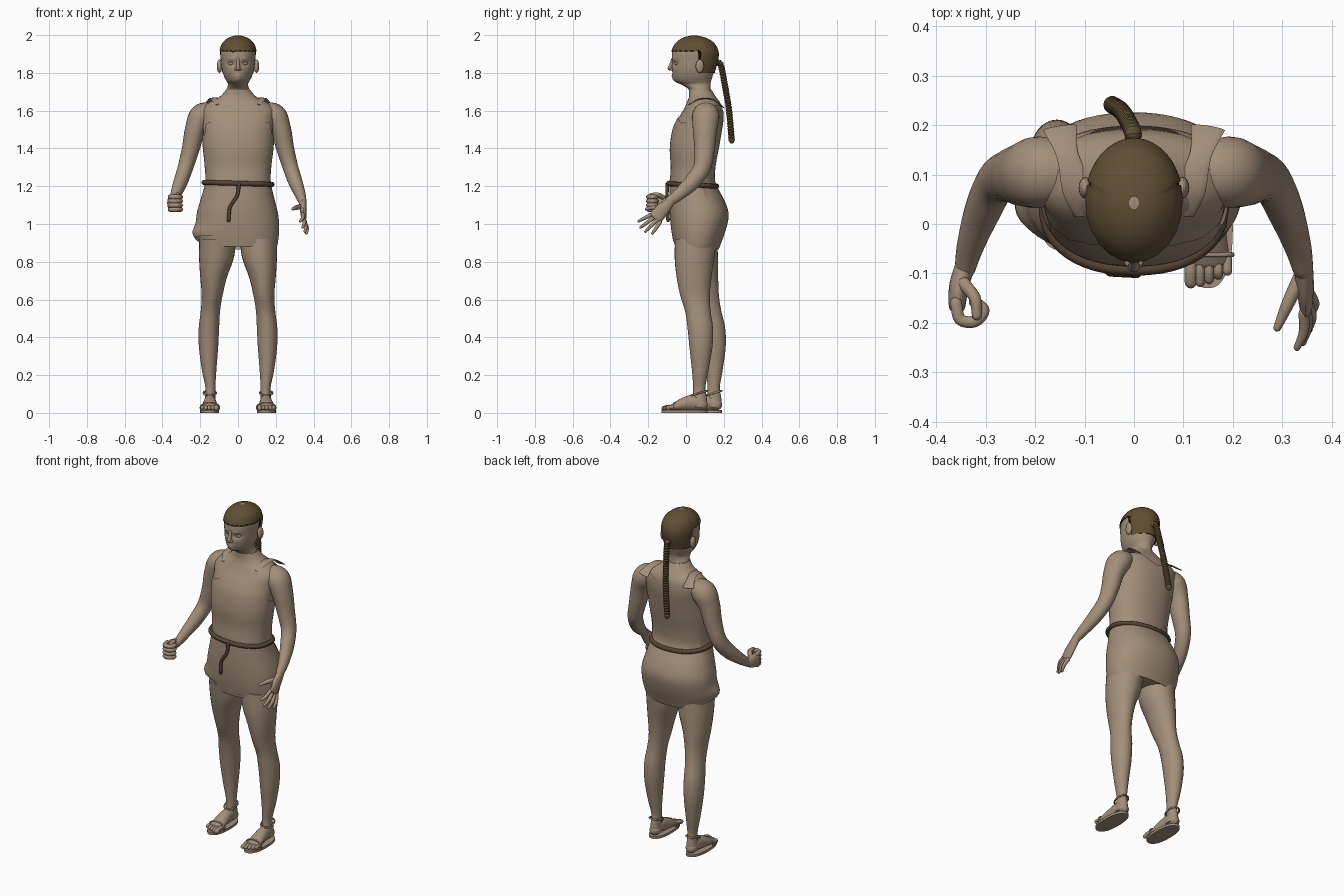
import bpy, bmesh, math, random
from math import sin, cos, pi, exp
from mathutils import Vector

random.seed(4)
cube = bpy.data.objects.get("Cube")
if cube:
    bpy.data.objects.remove(cube, do_unlink=True)
made = []


def material(name, *rgb):
    m = bpy.data.materials.new(name)
    m.use_nodes = True
    m.diffuse_color = (*rgb, 1)
    m.node_tree.nodes["Principled BSDF"].inputs["Base Color"].default_value = (*rgb, 1)
    return m


TAN = material("warm tan", .37, .275, .195)
HAIR = material("dark hair brown", .115, .076, .033)
ROPE = material("rope brown", .095, .058, .034)


def sample(rows, key):
    """Smooth interpolation of rows whose first entry is the key."""
    i = 0
    while i < len(rows) - 2 and rows[i + 1][0] < key:
        i += 1
    before, a, b, after = (rows[max(0, min(len(rows) - 1, i + k))] for k in (-1, 0, 1, 2))
    span = b[0] - a[0]
    t = max(0, min(1, (key - a[0]) / span))
    out = []
    for p, q, r, s in zip(before[1:], a[1:], b[1:], after[1:]):
        m0 = (r - p) / (b[0] - before[0]) * span
        m1 = (s - q) / (after[0] - a[0]) * span
        h = t * t * (3 - 2 * t)
        out.append(q + (r - q) * h + m0 * t * (1 - t) ** 2 - m1 * t * t * (1 - t))
    return out


def skin_rings(name, rings, mat, caps=True, closed=False):
    """Mesh made of equal rings of points joined by quads."""
    bm = bmesh.new()
    vs = [[bm.verts.new(p) for p in ring] for ring in rings]
    n = len(vs[0])
    pairs = list(zip(vs, vs[1:])) + ([(vs[-1], vs[0])] if closed else [])
    for lower, upper in pairs:
        for j in range(n):
            k = (j + 1) % n
            bm.faces.new((lower[j], lower[k], upper[k], upper[j]))
    if caps and not closed:
        bm.faces.new(vs[0][::-1])
        bm.faces.new(vs[-1])
    bmesh.ops.recalc_face_normals(bm, faces=bm.faces)
    mesh = bpy.data.meshes.new(name)
    bm.to_mesh(mesh)
    bm.free()
    mesh.materials.append(mat)
    ob = bpy.data.objects.new(name, mesh)
    bpy.context.collection.objects.link(ob)
    made.append(ob)
    return ob


def outline(rows, z, a, grow=0, power=1.0):
    x0, x1, y0, y1 = sample(rows, z)
    c, s = (math.copysign(abs(f) ** power, f) for f in (cos(a), sin(a)))
    return Vector(((x0 + x1) / 2 + ((x1 - x0) / 2 + grow) * c,
                   (y0 + y1) / 2 + ((y1 - y0) / 2 + grow) * s, z))


def shell(name, rows, mat, low, high, grow=0, power=1.0, n=40, steps=40, caps=True):
    """Upright form; low and high give the edge height at each angle."""
    angles = [2 * pi * j / n for j in range(n)]
    edges = [(a, low(a), high(a)) for a in angles]
    rings = [[outline(rows, lo + (hi - lo) * i / steps, a, grow, power) for a, lo, hi in edges]
             for i in range(steps + 1)]
    return skin_rings(name, rings, mat, caps)


def tube(name, points, mat, ref=(1, 0, 0), n=14, sub=5, closed=False):
    """Rounded tube through (x, y, z, width radius, depth radius) points."""
    points = [p if len(p) == 5 else (*p, p[3]) for p in points]
    rows = [(i, *p) for i, p in enumerate(points)]
    count = (len(points) - 1) * sub
    path = [sample(rows, i / sub) for i in range(count + 1)]
    pos = [Vector(p[:3]) for p in path]
    stations = []
    for i, p in enumerate(path):
        t = (pos[min(i + 1, count)] - pos[max(i - 1, 0)]).normalized()
        if closed:
            t = (pos[(i + 1) % (count + 1)] - pos[i - 1]).normalized()
        ends = [(0, 1)]
        if not closed and i in (0, count):
            ends = [(.5, .87), (.85, .5), (1, .08)]
            ends = [(-d, s) for d, s in ends[::-1]] + [(0, 1)] if i == 0 else [(0, 1)] + ends
        for d, s in ends:
            stations.append((pos[i] + t * d * min(p[3:]), t, p[3] * s, p[4] * s))
    rings = []
    for c, t, rw, rh in stations:
        u = Vector(ref)
        u = (u - t * u.dot(t)).normalized()
        v = t.cross(u)
        rings.append([c + u * rw * cos(2 * pi * j / n) + v * rh * sin(2 * pi * j / n) for j in range(n)])
    return skin_rings(name, rings, mat, closed=closed)


def ball(name, centre, radii, mat):
    rings = [[Vector(centre) + Vector((radii[0] * sin(b) * cos(a), radii[1] * sin(b) * sin(a), radii[2] * cos(b)))
              for a in (2 * pi * j / 16 for j in range(16))] for b in (.05 + (pi - .1) * i / 10 for i in range(11))]
    return skin_rings(name, rings, mat)


def flat(z):
    return lambda a: z


# Torso: height, then x and y extents
torso = [(.86, -.19, .195, -.05, .165), (.90, -.20, .205, -.06, .18), (.97, -.212, .212, -.072, .205),
         (1.05, -.213, .207, -.08, .22), (1.12, -.195, .19, -.082, .2), (1.22, -.168, .168, -.08, .15),
         (1.3, -.17, .17, -.075, .15), (1.4, -.18, .182, -.08, .168), (1.5, -.185, .187, -.066, .185),
         (1.56, -.19, .19, -.04, .193), (1.61, -.195, .195, -.01, .19), (1.645, -.15, .15, .005, .18),
         (1.67, -.1, .1, .015, .16), (1.71, -.064, .064, .015, .135)]
shell("torso", torso, TAN, flat(.88), flat(1.71), power=.9)


# Ragged tunic
def tunic_top(a):
    s, c = sin(a), abs(cos(a))
    if s < -.4:
        return 1.57 - .012 * round(c * 4) + random.choice((0, .005))
    if s < .4:
        return 1.46 + .03 * abs(s) + random.uniform(0, .015)
    return 1.585 + .045 * min(1, c * 2)


tunic = shell("tunic", torso, TAN, lambda a: .89 - .025 * sin(a) - .025 * cos(a) * (1 - sin(a)),
              tunic_top, grow=.006, power=.9, n=64, caps=False)
for v in tunic.data.vertices:
    if v.co.x < -.1:
        v.co.x -= .03 * exp(-((v.co.z - .95) / .045) ** 2 - ((v.co.y - .02) / .07) ** 2)
shell("ragged_underskirt", torso, TAN, lambda a: .885 + random.choice((0, .01, .02)), flat(1.0),
      grow=.003, power=.9, n=64, steps=4, caps=False)
for side, label in ((1, "left"), (-1, "right")):
    tube(label + "_torn_shoulder_scrap", [(side * .10, .02, 1.635, .022, .004), (side * .115, .07, 1.662, .03, .004),
         (side * .135, .14, 1.66, .022, .004), (side * .15, .195, 1.62, .035, .004)], TAN, sub=3)

# Rope belt with hanging end
belt = []
for j in range(24):
    p = outline(torso, 1.215, 2 * pi * j / 24, .012, .9)
    belt.append((p.x, p.y, 1.215 - .03 * p.x - .015 * max(0, sin(2 * pi * j / 24)), .013))
tube("rope_belt", belt, ROPE, ref=(0, 0, 1), sub=2, closed=True, n=10)
tube("belt_end", [(.005, -.1, 1.21, .01), (-.005, -.1, 1.15, .009), (-.042, -.098, 1.09, .009),
     (-.05, -.095, 1.02, .01)], ROPE, n=10)

# Head with eye sockets, brows, lips and chin pushed into the surface
head = [(1.66, -.08, .08, .015, .15), (1.71, -.062, .062, .015, .132), (1.74, -.052, .052, -.025, .13),
        (1.755, -.06, .06, -.055, .132), (1.78, -.073, .073, -.068, .14), (1.82, -.085, .085, -.074, .152),
        (1.87, -.091, .091, -.075, .165), (1.91, -.093, .093, -.073, .167), (1.95, -.082, .082, -.055, .15),
        (1.975, -.06, .06, -.03, .122), (1.99, -.036, .036, 0, .088), (1.997, -.01, .01, .03, .055)]
face = shell("head", head, TAN, flat(1.66), flat(1.997), n=72, steps=70)
bumps = [(.036, 1.849, .015, .012), (-.036, 1.849, .015, .012), (.035, 1.873, .012, -.004), (-.035, 1.873, .012, -.004),
         (0, 1.782, .011, -.007), (0, 1.768, .010, -.006), (0, 1.775, .004, .004), (0, 1.748, .014, -.006)]
for v in face.data.vertices:
    if v.co.y < 0:
        v.co.y += sum(d * exp(-((v.co.x - x) / r / 1.4) ** 2 - ((v.co.z - z) / r) ** 2) for x, z, r, d in bumps)
tube("nose", [(0, -.068, 1.875, .009), (0, -.077, 1.85, .009), (0, -.086, 1.825, .012)], TAN)
for side, label in ((1, "left"), (-1, "right")):
    ball(label + "_eye", (side * .036, -.046, 1.849), (.016, .014, .01), TAN)
    ball(label + "_nostril", (side * .011, -.077, 1.819), (.008, .01, .007), TAN)
    ball(label + "_ear", (side * .098, .073, 1.835), (.014, .022, .036), TAN)

# Hair cap with scalloped fringe
shell("hair_cap", head, HAIR, lambda a: 1.912 + .007 * abs(sin(a * 12)) if sin(a) < .3 else 1.80,
      flat(1.997), grow=.006, n=96, steps=30)

# Ribbed braid
braid_path = [(0, 0, .165, 1.855), (.08, -.002, .183, 1.845), (.3, -.01, .203, 1.75), (.65, -.025, .228, 1.6),
              (1, -.045, .242, 1.44)]
tube("braid", [(*sample(braid_path, i / 64), .018 if i % 2 else .0145) for i in range(65)], HAIR, sub=2)

# Legs, feet and sandals; the right leg stands further back
leg = [(.03, .115, .18, .03, .112), (.08, .12, .175, .035, .11), (.13, .12, .172, .038, .102),
       (.22, .115, .19, .032, .118), (.35, .105, .207, .018, .14), (.45, .1, .208, .008, .143),
       (.54, .095, .197, -.005, .13), (.62, .082, .192, -.03, .126), (.72, .058, .2, -.05, .135),
       (.82, .022, .206, -.06, .15), (.92, .01, .205, -.058, .165)]
for side, label in ((1, "left"), (-1, "right")):
    back = 0 if side > 0 else .077
    rows = []
    for z, x0, x1, y0, y1 in leg:
        shift = back * (1 - (z / .92) ** 2.5)
        xs = sorted((side * x0, side * x1))
        rows.append((z, *xs, y0 + shift, y1 + shift))
    shell(label + "_leg", rows, TAN, flat(.03), flat(.92), n=32)

    def place(*points):
        return [(side * x, y + back, z, *r) for x, y, z, *r in points]

    tube(label + "_foot", place((.148, .085, .043, .031, .03), (.148, .04, .055, .032, .042),
         (.149, -.02, .044, .038, .032), (.15, -.075, .028, .044, .016)), TAN, n=20)
    for k in range(5):
        x = .115 + .0185 * k
        tip = -.118 + .006 * max(0, k - 1) ** 1.3
        r = .0125 if k == 0 else .0095
        tube(f"{label}_toe_{k + 1}", place((x, -.07, .03, r), (x, -.095, .031, r), (x, tip, .024, r)), TAN, n=10)
    sole = [(0, .1, .2, -.13, .113), (.014, .1, .2, -.13, .113)]
    sole = [(z, *sorted((side * a, side * b)), c + back, d + back) for z, a, b, c, d in sole]
    shell(label + "_sandal_sole", sole, TAN, flat(0), flat(.014), power=.85, steps=1)
    for part, y, z, w, h, tilt in (("toe", -.062, .028, .05, .025, 0), ("ankle", .07, .105, .034, .042, 1)):
        ring = []
        for j in range(16):
            a = 2 * pi * j / 16
            flat_y, up_z = (h * sin(a), .012 * sin(a)) if tilt else (0, h * sin(a))
            ring.append((.149 + w * cos(a), y + flat_y, max(.006, z + up_z), .005))
        tube(f"{label}_{part}_strap", place(*ring), TAN, ref=(0, .6, .8), sub=2, n=8, closed=True)

# Arms
for side, label in ((1, "left"), (-1, "right")):
    arm = [(.13, .105, 1.6, .045, .055), (.19, .105, 1.572, .066, .072), (.226, .1, 1.5, .055, .064),
           (.25, .098, 1.4, .047, .054), (.278, .085, 1.3, .041, .046), (.305, .03, 1.22, .037, .042),
           (.33, -.04, 1.155, .028, .032), (.342, -.09, 1.118, .021, .025)]
    tube(label + "_arm", [(side * x, *rest) for x, *rest in arm], TAN, n=24, sub=7)

# Open left hand
tube("left_palm", [(.342, -.08, 1.122, .02, .024), (.346, -.125, 1.075, .018, .036),
     (.348, -.16, 1.035, .014, .038)], TAN, n=16)
tips = [(.33, -.25, 1.015), (.342, -.24, .982), (.354, -.215, .96), (.362, -.178, .95)]
for k, tip in enumerate(tips):
    root = Vector((.344, -.18, 1.052)).lerp(Vector((.354, -.138, 1.008)), k / 3)
    middle = root.lerp(Vector(tip), .55) + Vector((.007, 0, 0))
    tube(f"left_finger_{k + 1}", [(*root, .011), (*middle, .010), (*tip, .007)], TAN, n=10)
tube("left_thumb", [(.338, -.105, 1.09, .015), (.312, -.16, 1.088, .013), (.29, -.21, 1.08, .008)], TAN, n=10)

# Closed right hand
tube("right_palm", [(-.342, -.085, 1.12, .02, .026), (-.354, -.125, 1.113, .02, .038),
     (-.358, -.165, 1.11, .017, .038)], TAN, n=16)
for k in range(4):
    z = 1.143 - .022 * k
    curl = [(-.36, -.16), (-.352, -.193), (-.322, -.197), (-.304, -.175), (-.322, -.158)]
    tube(f"right_finger_{k + 1}", [(x, y, z, .0125) for x, y in curl], TAN, ref=(0, 0, 1), n=10)
tube("right_thumb", [(-.345, -.12, 1.14, .014), (-.322, -.15, 1.155, .012), (-.318, -.185, 1.155, .01)], TAN, n=10)

# Smooth shading with crisp cloth and sole edges
bpy.ops.object.select_all(action="DESELECT")
for ob in made:
    ob.select_set(True)
bpy.context.view_layer.objects.active = made[0]
bpy.ops.object.shade_smooth_by_angle(angle=math.radians(45))
